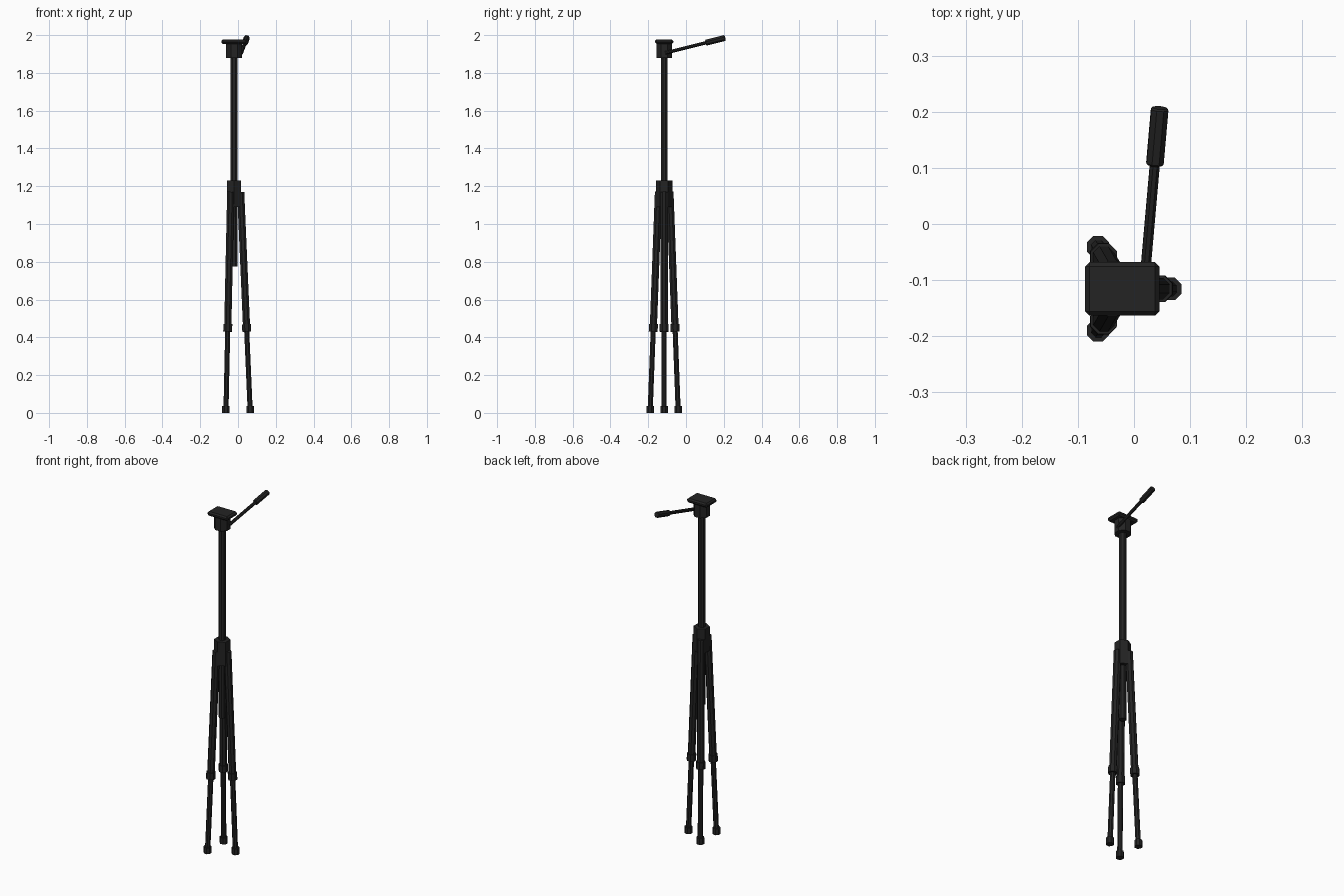
import bpy, bmesh, math
from mathutils import Vector, Matrix

if "Cube" in bpy.data.objects:
    bpy.data.objects.remove(bpy.data.objects["Cube"])

CX, CY = -0.021, -0.1155


def material(name, v):
    m = bpy.data.materials.new(name)
    m.diffuse_color = (v, v, v, 1)
    m.use_nodes = True
    m.node_tree.nodes["Principled BSDF"].inputs["Base Color"].default_value = m.diffuse_color
    return m


black = material("matte black", 0.017)


def finish(bm, name):
    me = bpy.data.meshes.new(name)
    bm.to_mesh(me)
    bm.free()
    ob = bpy.data.objects.new(name, me)
    bpy.context.collection.objects.link(ob)
    me.materials.append(black)
    return ob


def rod(name, a, b, r, sides=8, bevel=0.0, turn=None):
    """Flat-sided tube between two points, optionally with chamfered ends."""
    a, b = Vector(a), Vector(b)
    d = b - a
    bm = bmesh.new()
    bmesh.ops.create_cone(bm, cap_ends=True, segments=sides, radius1=r, radius2=r, depth=d.length)
    if bevel:
        rims = [e for e in bm.edges if abs(e.verts[0].co.z - e.verts[1].co.z) < 1e-6]
        bmesh.ops.bevel(bm, geom=rims, offset=bevel, segments=1, affect='EDGES')
    spin = Matrix.Rotation(math.pi / sides if turn is None else turn, 4, 'Z')
    tilt = Vector((0, 0, 1)).rotation_difference(d).to_matrix().to_4x4()
    bm.transform(Matrix.Translation((a + b) / 2) @ tilt @ spin)
    return finish(bm, name)


# centre column, leg collar and head
rod("centre_column", (CX, CY, 0.775), (CX, CY, 1.90), 0.0195)
rod("leg_collar", (CX, CY, 1.09), (CX, CY, 1.23), 0.043, 6, turn=0)
rod("head", (CX, CY, 1.88), (CX, CY, 1.96), 0.045)

# camera plate with chamfered edges
bm = bmesh.new()
bmesh.ops.create_cube(bm, size=1)
bm.transform(Matrix.Translation((CX, CY, 1.965)) @ Matrix.Diagonal((0.132, 0.096, 0.025, 1)))
bmesh.ops.bevel(bm, geom=bm.edges[:], offset=0.008, segments=1, affect='EDGES')
finish(bm, "camera_plate")

# three splayed legs
for i in range(3):
    ang = i * math.tau / 3
    out = Vector((math.cos(ang), math.sin(ang), 0))

    def at(z):
        return Vector((CX, CY, z)) + out * (0.086 - 0.0435 * z)

    rod(f"upper_leg_{i}", at(0.45), at(1.17), 0.0205)
    rod(f"leg_clamp_{i}", at(0.43), at(0.47), 0.0255)
    rod(f"lower_leg_{i}", at(0.02), at(0.45), 0.0145)
    foot = at(0)
    rod(f"foot_{i}", foot, foot + Vector((0, 0, 0.037)), 0.0215)

# pan handle and grip
end, mid = Vector((0.046, 0.207, 1.985)), Vector((0.037, 0.105, 1.9595))
rod("handle_rod", mid + (mid - end) * 2.1, mid, 0.0095)
rod("handle_grip", mid, end, 0.0165, bevel=0.003)
